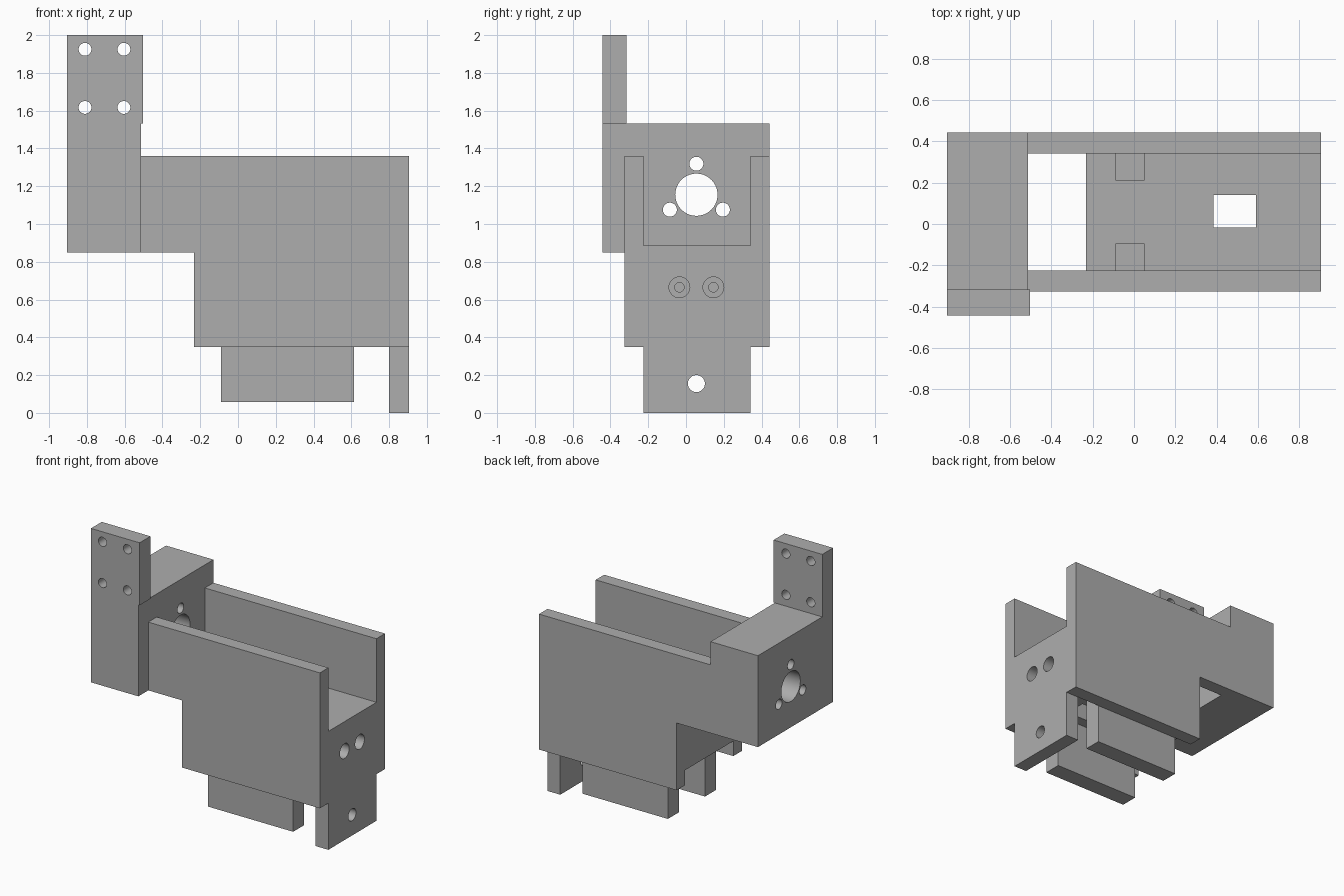
import bpy, bmesh, math
from mathutils import Matrix, Vector

cube = bpy.data.objects.get("Cube")
if cube:
    bpy.data.objects.remove(cube, do_unlink=True)

grey = bpy.data.materials.new("plain grey")
grey.use_nodes = True
colour = (0.42, 0.42, 0.42, 1)
grey.diffuse_color = colour
grey.node_tree.nodes["Principled BSDF"].inputs["Base Color"].default_value = colour


def finish(name, bm):
    bmesh.ops.recalc_face_normals(bm, faces=bm.faces)
    mesh = bpy.data.meshes.new(name)
    bm.to_mesh(mesh)
    bm.free()
    mesh.materials.append(grey)
    obj = bpy.data.objects.new(name, mesh)
    bpy.context.collection.objects.link(obj)
    return obj


def box(name, x, y, z):
    bm = bmesh.new()
    bmesh.ops.create_cube(bm, size=1)
    for v in bm.verts:
        v.co = [lo + (c + 0.5) * (hi - lo) for c, (lo, hi) in zip(v.co, (x, y, z))]
    return finish(name, bm)


def extrude_xz(name, profile, y):
    """Extrude an x-z outline across a y range."""
    bm = bmesh.new()
    face = bm.faces.new([bm.verts.new((px, y[0], pz)) for px, pz in profile])
    ext = bmesh.ops.extrude_face_region(bm, geom=[face])
    verts = [g for g in ext["geom"] if isinstance(g, bmesh.types.BMVert)]
    bmesh.ops.translate(bm, vec=(0, y[1] - y[0], 0), verts=verts)
    return finish(name, bm)


def rod(axis, start, length, radius):
    """Cylinder cutter centred on start, running along the axis."""
    bm = bmesh.new()
    turn = Vector((0, 0, 1)).rotation_difference(Vector(axis)).to_matrix().to_4x4()
    bmesh.ops.create_cone(bm, cap_ends=True, segments=40, radius1=radius, radius2=radius,
                          depth=length, matrix=Matrix.Translation(start) @ turn)
    return finish("cutter", bm)


def cut(obj, cutters):
    bpy.context.view_layer.objects.active = obj
    for c in cutters:
        c.hide_render = True
        mod = obj.modifiers.new("cut", "BOOLEAN")
        mod.operation, mod.solver, mod.object = "DIFFERENCE", "EXACT", c
        bpy.ops.object.modifier_apply(modifier=mod.name)
        bpy.data.objects.remove(c, do_unlink=True)
    bpy.ops.object.select_all(action="DESELECT")
    obj.select_set(True)
    bpy.ops.object.shade_smooth_by_angle(angle=math.radians(30))


X_MIN, X_MAX = -0.905, 0.905
BLOCK_X = -0.513
INNER = (-0.226, 0.342)      # inside faces of the side walls
FLOOR_Z = (0.46, 0.885)
MID = 0.055                  # y of the channel centre line
ALONG_X, ALONG_Y = (1, 0, 0), (0, 1, 0)

# Bearing block with a central bore and three bolt holes
block = box("bearing_block", (X_MIN, BLOCK_X), (-0.316, 0.443), (0.85, 1.533))
bores = [rod(ALONG_X, (-0.7, MID, 1.155), 1, 0.112)]
for k in range(3):
    a = math.radians(90 + 120 * k)
    bores.append(rod(ALONG_X, (-0.7, MID + 0.162 * math.cos(a), 1.157 + 0.162 * math.sin(a)), 1, 0.037))
cut(block, bores)

# Upright mounting plate, slightly wider above the block
plate = extrude_xz("mounting_plate", [(X_MIN, 0.85), (BLOCK_X, 0.85), (BLOCK_X, 1.533),
                                      (-0.503, 1.533), (-0.503, 2), (X_MIN, 2)], (-0.443, -0.316))
cut(plate, [rod(ALONG_Y, (x, -0.38, z), 0.5, 0.034) for x in (-0.81, -0.604) for z in (1.617, 1.925)])

# Stepped side walls
wall = [(BLOCK_X, 0.85), (-0.233, 0.85), (-0.233, 0.348), (X_MAX, 0.348), (X_MAX, 1.36), (BLOCK_X, 1.36)]
extrude_xz("front_wall", wall, (-0.326, INNER[0]))
extrude_xz("back_wall", wall, (INNER[1], 0.443))

# Floor with a window, two side pockets and counterbored end holes
RAILS = {"front_rail": (INNER[0], -0.096), "back_rail": (0.213, INNER[1])}
floor = box("channel_floor", (-0.233, X_MAX), INNER, FLOOR_Z)
cutters = [box("cutter", (0.385, 0.59), (-0.018, 0.14), (0.3, 1))]
for y0, y1 in RAILS.values():
    wide = (y0 - 0.05, y1) if y0 < 0 else (y0, y1 + 0.05)
    cutters.append(box("cutter", (-0.09, 0.05), wide, (0.3, 1)))
for y in (-0.035, 0.145):
    cutters.append(rod(ALONG_X, (0.9, y, 0.665), 0.3, 0.055))
    cutters.append(rod(ALONG_X, (0.8, y, 0.665), 0.36, 0.025))
cut(floor, cutters)

# Rails hanging below the floor
for name, y in RAILS.items():
    box(name, (-0.09, 0.614), y, (0.057, FLOOR_Z[0]))

# End tab with one bolt hole
tab = box("end_tab", (0.8, X_MAX), INNER, (0, FLOOR_Z[0]))
cut(tab, [rod(ALONG_X, (0.85, MID, 0.155), 0.5, 0.045)])
